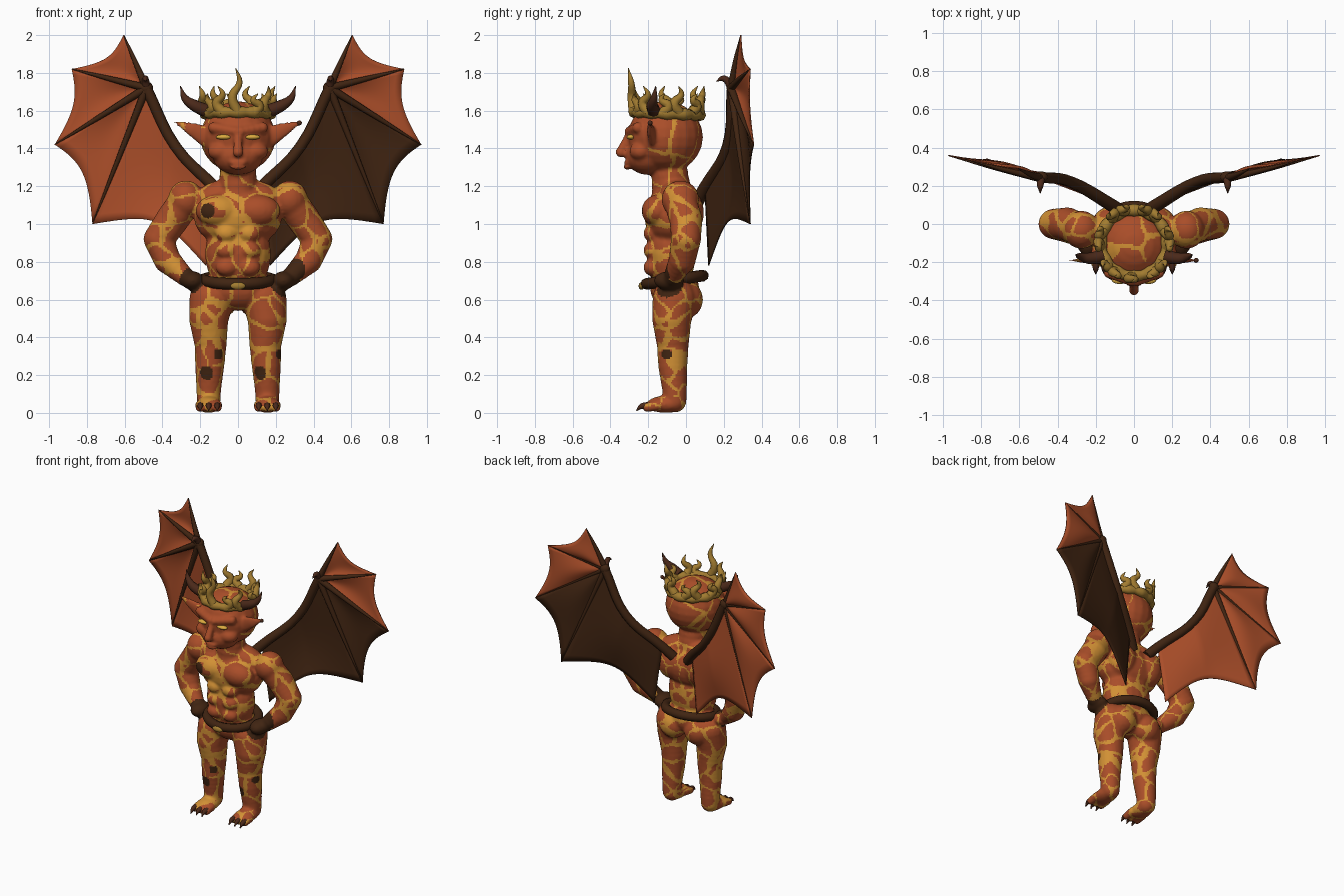
import bpy, bmesh, math, random
from mathutils import Vector, Matrix, noise, kdtree

random.seed(7)
old = bpy.data.objects.get("Cube")
if old:
    bpy.data.objects.remove(old, do_unlink=True)


def material(name, rgb, rough=0.7):
    m = bpy.data.materials.new(name)
    m.use_nodes = True
    m.diffuse_color = (*rgb, 1)
    bsdf = m.node_tree.nodes["Principled BSDF"]
    bsdf.inputs["Base Color"].default_value = (*rgb, 1)
    bsdf.inputs["Roughness"].default_value = rough
    return m


SKIN = material("red skin", (0.40, 0.075, 0.022))
LAVA = material("glowing cracks", (0.64, 0.28, 0.035))
BROWN = material("dark brown", (0.052, 0.018, 0.006))
GOLD = material("old gold", (0.36, 0.20, 0.03))
CLAW = material("claw brown", (0.07, 0.022, 0.01))
EYE = material("yellow eye", (0.70, 0.40, 0.05))


def mesh_from(bm, name):
    mesh = bpy.data.meshes.new(name)
    bm.to_mesh(mesh)
    bm.free()
    return mesh


def add_object(name, mesh, *mats):
    ob = bpy.data.objects.new(name, mesh)
    bpy.context.collection.objects.link(ob)
    for m in mats:
        mesh.materials.append(m)
    mesh.shade_smooth()
    return ob


def bake(ob, name, *mats):
    """Replace a procedural object by its evaluated mesh."""
    deps = bpy.context.evaluated_depsgraph_get()
    mesh = bpy.data.meshes.new_from_object(ob.evaluated_get(deps))
    bpy.data.objects.remove(ob, do_unlink=True)
    mesh.materials.clear()
    return add_object(name, mesh, *mats)


def tube(name, pts, radii, mat, cyclic=False):
    cu = bpy.data.curves.new(name, 'CURVE')
    cu.dimensions = '3D'
    cu.bevel_depth, cu.bevel_resolution, cu.resolution_u = 1, 2, 5
    cu.use_fill_caps = True
    sp = cu.splines.new('BEZIER')
    sp.bezier_points.add(len(pts) - 1)
    for bp, p, r in zip(sp.bezier_points, pts, radii):
        bp.co, bp.radius = p, r
        bp.handle_left_type = bp.handle_right_type = 'AUTO'
    sp.use_cyclic_u = cyclic
    ob = bpy.data.objects.new(name + "_path", cu)
    bpy.context.collection.objects.link(ob)
    return bake(ob, name, mat)


# One unit sphere, copied for every rounded mass
sphere = bmesh.new()
bmesh.ops.create_uvsphere(sphere, u_segments=20, v_segments=12, radius=1)
UNIT = mesh_from(sphere, "unit_sphere")


def blob(bm, loc, size, tilt=0):
    part = UNIT.copy()
    part.transform(Matrix.Translation(loc) @ Matrix.Rotation(tilt, 4, 'Y') @ Matrix.Diagonal((*size, 1)))
    bm.from_mesh(part)
    bpy.data.meshes.remove(part)


def limb(bm, pts, flat=1.0, steps=4):
    for a, b in zip(pts, pts[1:]):
        for i in range(steps + 1):
            x, y, z, r = Vector(a).lerp(Vector(b), i / steps)
            blob(bm, (x, y, z), (r, r * flat, r))


def ball(name, loc, size, mat):
    bm = bmesh.new()
    blob(bm, loc, size)
    return add_object(name, mesh_from(bm, name), mat)


# Muscled body and head, fused into one skin
bm = bmesh.new()
blob(bm, (0, -0.06, 0.66), (0.19, 0.13, 0.12))
blob(bm, (0, -0.08, 0.84), (0.175, 0.13, 0.22))
blob(bm, (0, -0.07, 1.04), (0.235, 0.15, 0.17))
limb(bm, [(0, -0.07, 1.12, 0.11), (0, -0.09, 1.3, 0.095)])
blob(bm, (0, -0.11, 1.46), (0.2, 0.2, 0.19))
blob(bm, (0, -0.2, 1.36), (0.135, 0.12, 0.1))
limb(bm, [(0, -0.30, 1.47, 0.022), (0, -0.345, 1.38, 0.028)])
blob(bm, (0, -0.31, 1.325), (0.05, 0.02, 0.012))
blob(bm, (0, -0.31, 1.30), (0.04, 0.02, 0.012))
for s in (-1, 1):
    # torso muscles
    blob(bm, (s * 0.105, -0.15, 1.07), (0.12, 0.085, 0.085))
    blob(bm, (s * 0.11, 0.0, 1.06), (0.11, 0.095, 0.13))
    blob(bm, (s * 0.1, -0.05, 1.16), (0.15, 0.09, 0.07), s * 0.3)
    blob(bm, (s * 0.1, 0.0, 0.6), (0.1, 0.09, 0.1))
    for z in (0.77, 0.86, 0.95):
        blob(bm, (s * 0.06, -0.18, z), (0.058, 0.045, 0.045))
    # arms with hands on the hips
    blob(bm, (s * 0.275, -0.03, 1.13), (0.095, 0.1, 0.1))
    limb(bm, [(s * 0.28, -0.03, 1.12, 0.088), (s * 0.35, 0, 1.02, 0.088), (s * 0.42, 0, 0.92, 0.08),
              (s * 0.375, -0.02, 0.81, 0.072), (s * 0.28, -0.07, 0.72, 0.05)])
    blob(bm, (s * 0.24, -0.09, 0.7), (0.06, 0.08, 0.05))
    # legs and feet
    limb(bm, [(s * 0.14, -0.06, 0.6, 0.118), (s * 0.155, -0.075, 0.5, 0.105), (s * 0.145, -0.07, 0.36, 0.085),
              (s * 0.15, -0.07, 0.25, 0.078), (s * 0.155, -0.06, 0.12, 0.066), (s * 0.155, -0.06, 0.065, 0.063)])
    blob(bm, (s * 0.155, -0.11, 0.045), (0.066, 0.1, 0.045))
    for t in (-0.045, 0, 0.045):
        limb(bm, [(s * 0.155 + t, -0.15, 0.04, 0.028), (s * 0.155 + t, -0.205, 0.03, 0.026)])
    # brow, cheek and pointed ear
    limb(bm, [(s * 0.015, -0.30, 1.49, 0.026), (s * 0.13, -0.255, 1.51, 0.03)])
    blob(bm, (s * 0.09, -0.24, 1.385), (0.07, 0.06, 0.05))
    limb(bm, [(s * 0.17, -0.18, 1.465, 0.055), (s * 0.24, -0.19, 1.50, 0.038), (s * 0.335, -0.19, 1.54, 0.008)], 0.45)
base = add_object("body_base", mesh_from(bm, "body_base"))
rem = base.modifiers.new("fuse", 'REMESH')
rem.mode, rem.voxel_size = 'VOXEL', 0.01
sm = base.modifiers.new("soften", 'SMOOTH')
sm.factor, sm.iterations = 0.5, 3
body = bake(base, "body", SKIN, LAVA, BROWN)

# Cracks: skin faces near the border of scattered cells
step = 0.135
cells = []
for i in range(-4, 5):
    for j in range(-3, 3):
        for k in range(0, 13):
            p = Vector((i, j, k)) * step + Vector([random.uniform(-0.06, 0.06) for _ in range(3)])
            if p.z < 1.27 or random.random() < 0.3:
                cells.append(p)
tree = kdtree.KDTree(len(cells))
for n, p in enumerate(cells):
    tree.insert(p, n)
tree.balance()
spots = [((-0.17, -0.15, 0.21), 0.04), ((0.11, -0.14, 0.21), 0.04), ((0.21, -0.1, 0.31), 0.03),
         ((-0.1, -0.14, 0.31), 0.03), ((-0.16, -0.22, 1.07), 0.04),
         ((0.24, -0.1, 0.7), 0.09), ((-0.24, -0.1, 0.7), 0.07), ((0.3, -0.08, 0.76), 0.06)]
pools = [((-0.08, -0.23, 1.12), 0.05), ((0.22, -0.05, 0.28), 0.055), ((-0.22, -0.05, 0.28), 0.05)]


def near(c, places):
    return any(math.dist(c, p) < r for p, r in places)


for f in body.data.polygons:
    c = f.center
    (_, _, d1), (_, _, d2) = tree.find_n(c + 0.02 * noise.noise_vector(c * 12), 2)
    width = 0.014 + 0.014 * noise.noise(c * 6)
    face = c.z > 1.26 and c.y < -0.2
    if near(c, spots):
        f.material_index = 2
    elif near(c, pools) or (d2 - d1 < width and not face):
        f.material_index = 1

# Eyes, ear stud, claws
for s, side in ((-1, "right"), (1, "left")):
    ball(side + "_eye", (s * 0.075, -0.292, 1.46), (0.042, 0.022, 0.014), EYE)
    for n, t in enumerate((-0.045, 0, 0.045)):
        x = s * 0.155 + t
        tube(f"{side}_toe_claw_{n}", [(x, -0.2, 0.038), (x, -0.235, 0.035), (x, -0.262, 0.012)],
             (0.02, 0.015, 0.003), CLAW)
ball("ear_stud", (0.325, -0.19, 1.535), (0.013, 0.013, 0.013), CLAW)


# Belt and buckle
def ring(cx, cy, cz, rx, ry, rise, n):
    angles = [2 * math.pi * i / n for i in range(n)]
    return [(cx + rx * math.cos(a), cy + ry * math.sin(a), cz + rise * math.sin(a)) for a in angles]


tube("belt", ring(0, -0.06, 0.705, 0.18, 0.15, 0.022, 16), [0.031] * 16, BROWN, True)
ball("buckle", (0, -0.235, 0.672), (0.04, 0.016, 0.02), GOLD)

# Crown: lumpy band with curling flames
tube("crown_band", ring(0, -0.1, 1.585, 0.172, 0.172, -0.008, 24), [0.034, 0.026] * 12, GOLD, True)
flames = 13
for i in range(flames):
    a = 2 * math.pi * i / flames
    out = Vector((math.sin(a), -math.cos(a), 0))
    side = Vector((math.cos(a), math.sin(a), 0)) * (1 if i % 2 else -1)
    h = 0.235 if i == 0 else (0.14, 0.10)[i % 2]
    root = Vector((0, -0.1, 1.59)) + out * 0.175
    pts = [root, root + side * 0.03 + out * 0.01 + Vector((0, 0, h * 0.35)),
           root - side * 0.008 + out * 0.015 + Vector((0, 0, h * 0.68)),
           root + side * 0.012 + out * 0.03 + Vector((0, 0, h))]
    tube(f"crown_flame_{i}", pts, (0.03, 0.026, 0.017, 0.002), GOLD)
for s, side in ((-1, "right"), (1, "left")):
    tube(side + "_horn", [(s * 0.17, -0.17, 1.6), (s * 0.235, -0.18, 1.63), (s * 0.28, -0.17, 1.665),
                          (s * 0.305, -0.16, 1.73)], (0.036, 0.03, 0.02, 0.002), CLAW)


# Wings: scalloped membrane panels between tapered bones
def panel(name, tops, a, b, sag, mat, nu=16, nv=10):
    mid = sum(tops, Vector((0, 0, 0))) / len(tops)
    bm = bmesh.new()
    rows = []
    for i in range(nu + 1):
        u = i / nu
        t = u * (len(tops) - 1)
        k = min(int(t), max(len(tops) - 2, 0))
        top = tops[k].lerp(tops[min(k + 1, len(tops) - 1)], t - k)
        low = a.lerp(b, u)
        low = low.lerp(mid, sag * 4 * u * (1 - u))
        belly = Vector((0, 0.025 * math.sin(math.pi * u), 0))
        rows.append([bm.verts.new(top.lerp(low, v / nv) + belly * math.sin(math.pi * v / nv)) for v in range(nv + 1)])
    for r, q in zip(rows, rows[1:]):
        for v in range(nv):
            bm.faces.new((r[v], r[v + 1], q[v + 1], q[v]))
    bmesh.ops.remove_doubles(bm, verts=bm.verts, dist=0.0005)
    bmesh.ops.recalc_face_normals(bm, faces=bm.faces)
    sol = add_object(name, mesh_from(bm, name), mat).modifiers.new("thickness", 'SOLIDIFY')
    sol.thickness, sol.offset = 0.006, 0


for s, side, lower in ((-1, "right", SKIN), (1, "left", BROWN)):
    def P(x, y, z):
        return Vector((s * x, y, z))
    root, elbow, wrist = P(0.12, 0.1, 1.19), P(0.33, 0.22, 1.41), P(0.485, 0.245, 1.72)
    tips = [P(0.605, 0.29, 2.0), P(0.88, 0.34, 1.82), P(0.97, 0.358, 1.42), P(0.77, 0.34, 1.0)]
    hem = P(0.17, 0.12, 0.78)
    for n, (a, b, sag) in enumerate(zip(tips, tips[1:], (0.17, 0.12, 0.12))):
        panel(f"{side}_wing_panel_{n}", [wrist], a, b, sag, lower if n == 2 else SKIN)
    panel(side + "_wing_lower_panel", [wrist, elbow, root], tips[3], hem, 0.22, lower, 24, 14)
    tube(side + "_wing_arm", [P(0.06, 0.06, 1.12), root, elbow, wrist], (0.035, 0.034, 0.03, 0.03), BROWN)
    ball(side + "_wing_wrist", wrist, (0.035, 0.03, 0.035), BROWN)
    for n, tip in enumerate(tips):
        fwd = Vector((0, -0.006, 0))
        tube(f"{side}_wing_finger_{n}", [wrist + fwd, wrist.lerp(tip, 0.5) + fwd, tip],
             (0.022, 0.014, 0.003), BROWN)
    tube(side + "_wing_claw", [wrist, P(0.49, 0.2, 1.77), P(0.49, 0.16, 1.755)], (0.024, 0.017, 0.002), CLAW)
bpy.data.meshes.remove(UNIT)
